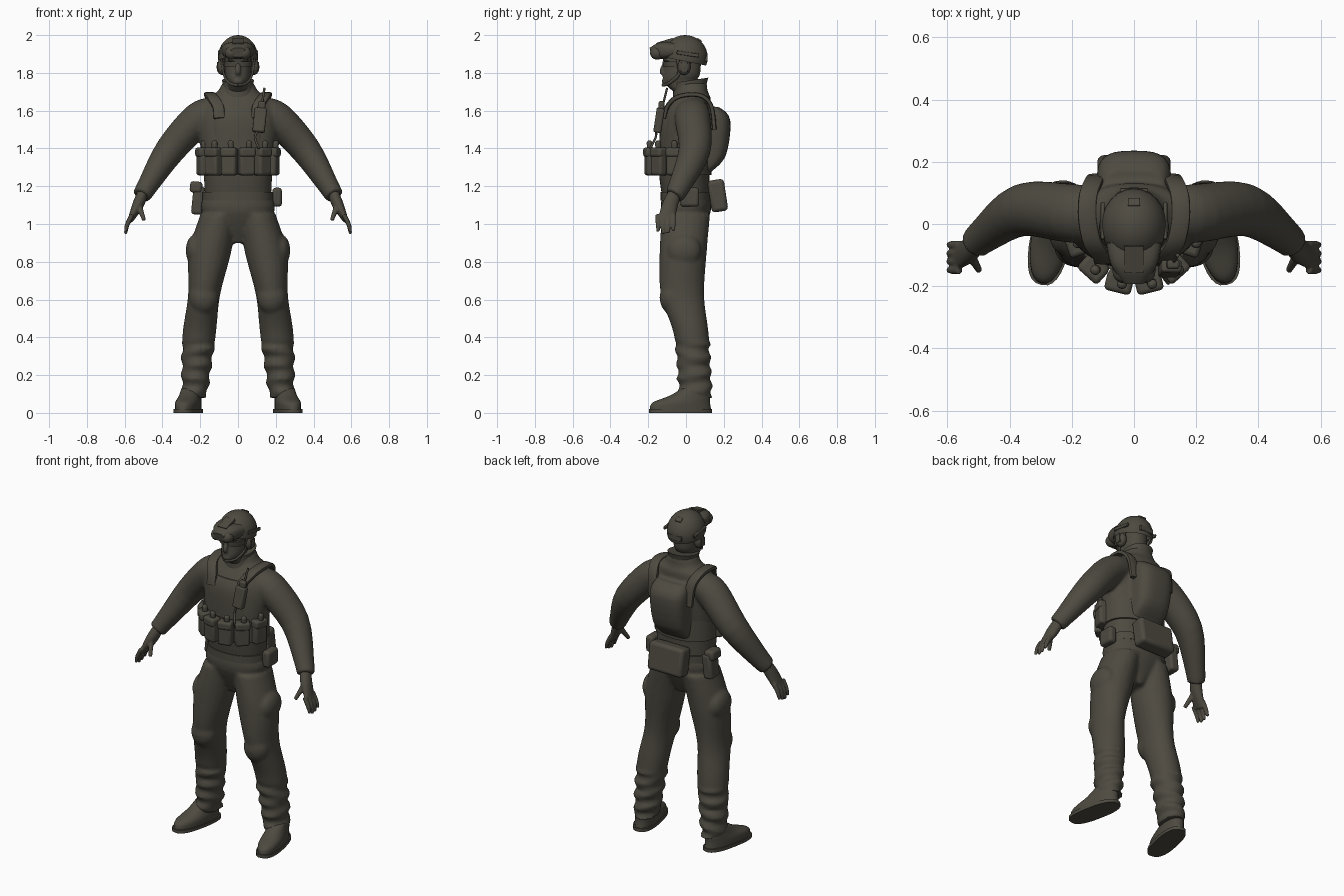
import bpy, bmesh, math
from mathutils import Vector, Matrix

cube = bpy.data.objects.get("Cube")
if cube:
    bpy.data.objects.remove(cube)

olive = bpy.data.materials.new("dark olive")
olive.use_nodes = True
olive.diffuse_color = (0.075, 0.068, 0.052, 1)
olive.node_tree.nodes["Principled BSDF"].inputs["Base Color"].default_value = olive.diffuse_color


def spline(rings, steps):
    """Fill in smooth rings between a few key rings."""
    keys = [Vector(ring) for ring in rings]
    padded = [keys[0]] + keys + [keys[-1]]
    result = []
    for before, start, end, after in zip(padded, padded[1:], padded[2:], padded[3:]):
        for step in range(steps):
            t = step / steps
            slope = end - before
            bend = before * 2 - start * 5 + end * 4 - after
            twist = start * 3 - before - end * 3 + after
            result.append(start + (slope * t + bend * t ** 2 + twist * t ** 3) / 2)
    return result + [keys[-1]]


def loft(bm, rings, flat=False, power=2, sides=20, steps=4):
    """Skin rings (x, y, z, half width, half depth) along their path."""
    rings = spline(rings, steps)
    centres = [Vector(ring[:3]) for ring in rings]
    last = len(rings) - 1
    loops = []
    for i, ring in enumerate(rings):
        along = centres[min(i + 1, last)] - centres[max(i - 1, 0)]
        along = Vector((0, 0, 1)) if flat else along.normalized()
        across = Vector((1, 0, 0))
        across = (across - along * across.dot(along)).normalized()
        deep = along.cross(across)
        loop = []
        for k in range(sides):
            turn = math.tau * k / sides
            c, s = [math.copysign(abs(f) ** (2 / power), f) for f in (math.cos(turn), math.sin(turn))]
            loop.append(bm.verts.new(centres[i] + across * ring[3] * c + deep * ring[4] * s))
        loops.append(loop)
    for lower, upper in zip(loops, loops[1:]):
        for k in range(sides):
            n = (k + 1) % sides
            bm.faces.new((lower[k], lower[n], upper[n], upper[k]))
    bm.faces.new(loops[0])
    bm.faces.new(loops[-1])


def column(bm, profile, power=2.2):
    """Stack level rings given as (z, y, half width, half depth)."""
    loft(bm, [(0, y, z, width, depth) for z, y, width, depth in profile], flat=True, power=power, sides=28)


def cord(bm, points, width, depth, power=2):
    loft(bm, [(*point, width, depth) for point in points], power=power, sides=12)


def ball(bm, centre, size):
    matrix = Matrix.Translation(centre) @ Matrix.Diagonal((*size, 1))
    bmesh.ops.create_uvsphere(bm, u_segments=24, v_segments=16, radius=1, matrix=matrix)


def block(bm, centre, size, turn=0, lean=0, roll=0):
    spin = Matrix.Rotation(turn, 4, "Z") @ Matrix.Rotation(lean, 4, "X") @ Matrix.Rotation(roll, 4, "Y")
    matrix = Matrix.Translation(centre) @ spin @ Matrix.Diagonal((*size, 1))
    bmesh.ops.create_cube(bm, size=1, matrix=matrix)


def part(name, bm, mirror=False, bevel=0, voxel=0):
    bmesh.ops.recalc_face_normals(bm, faces=bm.faces)
    mesh = bpy.data.meshes.new(name)
    bm.to_mesh(mesh)
    bm.free()
    mesh.materials.append(olive)
    item = bpy.data.objects.new(name, mesh)
    bpy.context.collection.objects.link(item)
    if mirror:
        item.modifiers.new("Mirror", "MIRROR").use_mirror_merge = False
    if bevel:
        rounding = item.modifiers.new("Bevel", "BEVEL")
        rounding.width, rounding.segments = bevel, 3
    if voxel:
        fuse = item.modifiers.new("Remesh", "REMESH")
        fuse.mode, fuse.voxel_size, fuse.use_smooth_shade = "VOXEL", voxel, True
        relax = item.modifiers.new("Smooth", "SMOOTH")
        relax.factor, relax.iterations = 0.5, 6
    bpy.ops.object.select_all(action="DESELECT")
    item.select_set(True)
    bpy.context.view_layer.objects.active = item
    bpy.ops.object.shade_smooth_by_angle(angle=math.radians(50))


# Jacket: torso, sleeves and soft back pack fused
bm = bmesh.new()
column(bm, [(1.13, 0, .175, .125), (1.3, -.01, .185, .135), (1.5, 0, .21, .13),
            (1.6, .01, .2, .122), (1.67, .03, .16, .1), (1.7, .03, .11, .085), (1.75, .03, .08, .08)])
loft(bm, [(.13, .03, 1.59, .08, .09), (.21, .035, 1.555, .09, .095), (.36, .045, 1.39, .08, .085),
          (.48, -.035, 1.2, .055, .06), (.51, -.065, 1.15, .05, .052)])
column(bm, [(1.27, .09, .1, .035), (1.36, .135, .11, .075), (1.55, .14, .12, .095), (1.62, .12, .1, .055)], power=3)
part("jacket_and_pack", bm, mirror=True, voxel=.01)

# Chest panel of the vest
bm = bmesh.new()
column(bm, [(1.38, -.03, .16, .112), (1.55, -.03, .155, .106), (1.62, -.02, .12, .088)], power=2.5)
part("vest_panel", bm)

# Trousers: hips, legs rippled into folds, knee and pocket bulges
bm = bmesh.new()
loft(bm, [(.1, 0, 1.05, .1, .128), (.148, -.015, .85, .112, .125), (.18, -.018, .62, .085, .115),
          (.207, .03, .4, .088, .092), (.232, .05, .08, .066, .088)], flat=True, steps=16)
for vert in bm.verts:
    if vert.co.z < .38:
        vert.co.x += .008 * math.sin(70 * vert.co.z)
        vert.co.y += .01 * math.sin(85 * vert.co.z + 8 * vert.co.x)
ball(bm, centre=(.18, -.07, .61), size=(.078, .07, .09))
ball(bm, centre=(.225, -.01, .86), size=(.052, .09, .085))
column(bm, [(1.16, 0, .175, .125), (1.06, 0, .19, .13), (.9, 0, .04, .06)])
part("trousers", bm, mirror=True, voxel=.01)

# Boots, turned slightly outward
bm = bmesh.new()
column(bm, [(.02, -.03, .062, .165), (.055, -.025, .062, .155), (.09, .02, .055, .11), (.13, .05, .05, .07)])
column(bm, [(0, -.03, .066, .17), (.02, -.03, .066, .17)], power=2.6)
place = Matrix.Translation((.258, 0, 0)) @ Matrix.Rotation(.2, 4, "Z")
bmesh.ops.transform(bm, matrix=place, verts=bm.verts)
part("boots", bm, mirror=True)

# Hands with four fingers and a thumb
bm = bmesh.new()
loft(bm, [(.505, -.06, 1.16, .03, .036), (.53, -.085, 1.1, .03, .042), (.57, -.105, 1.02, .015, .045)])
for finger in range(4):
    y = -.148 + .027 * finger
    tip = .943 + .012 * abs(finger - 1.3)
    loft(bm, [(.56, y, 1.05, .013, .014), (.585, y, 1, .013, .013), (.596, y, tip, .009, .009)], sides=10)
loft(bm, [(.525, -.1, 1.1, .017, .018), (.497, -.15, 1.02, .011, .011)], sides=10)
part("hands", bm, mirror=True, voxel=.005)

# Head with nose, chin, lips and brow
bm = bmesh.new()
column(bm, [(1.68, .02, .06, .065), (1.75, -.03, .058, .085), (1.8, -.02, .07, .096), (1.93, -.01, .07, .09)])
cord(bm, [(0, -.11, 1.85), (0, -.128, 1.81), (0, -.118, 1.795)], width=.014, depth=.013)
ball(bm, centre=(0, -.1, 1.755), size=(.032, .028, .024))
ball(bm, centre=(0, -.108, 1.778), size=(.028, .016, .01))
ball(bm, centre=(0, -.1, 1.87), size=(.06, .025, .012))
part("head", bm, voxel=.006)

bm = bmesh.new()
column(bm, [(1.83, -.05, .073, .07), (1.86, -.05, .076, .075)])
part("glasses", bm)

# Collar, raised at the back
bm = bmesh.new()
column(bm, [(1.67, .02, .1, .09), (1.72, .02, .082, .088), (1.76, .025, .084, .093)])
for vert in bm.verts:
    vert.co.z += .15 * (vert.co.y - .02)
part("collar", bm)

# Helmet dome cut on a plane that drops to the back
bm = bmesh.new()
ball(bm, centre=(0, -.005, 1.882), size=(.106, .12, .118))
everything = bm.verts[:] + bm.edges[:] + bm.faces[:]
bmesh.ops.bisect_plane(bm, geom=everything, plane_co=(0, 0, 1.86), plane_no=(0, .2, 1), clear_inner=True)
part("helmet", bm)

bm = bmesh.new()
block(bm, centre=(.101, .01, 1.9), size=(.012, .12, .02), lean=-.15)
block(bm, centre=(0, .105, 1.875), size=(.09, .02, .03))
block(bm, centre=(0, .07, 1.972), size=(.04, .03, .012), lean=-.6)
part("helmet_fittings", bm, mirror=True, bevel=.004)

# Raised goggles and mount on the helmet front
bm = bmesh.new()
loft(bm, [(0, -.06, 1.92, .09, .04), (0, -.13, 1.918, .075, .045), (0, -.188, 1.908, .035, .025)], power=3)
block(bm, centre=(0, -.11, 1.955), size=(.06, .09, .035), lean=.3)
ball(bm, centre=(.035, -.152, 1.905), size=(.034, .038, .035))
part("goggles", bm, mirror=True)

# Headset cups and chin strap
bm = bmesh.new()
ball(bm, centre=(.085, -.01, 1.832), size=(.028, .034, .043))
block(bm, centre=(.104, -.01, 1.832), size=(.014, .035, .05))
for start in (-.045, .04):
    cord(bm, [(.088, start, 1.88), (.074, -.04, 1.79), (.045, -.09, 1.745), (0, -.124, 1.735)], width=.006, depth=.008)
part("headset_and_strap", bm, mirror=True)

# Shoulder straps running from chest to pack
bm = bmesh.new()
cord(bm, [(.1, -.118, 1.56), (.105, -.1, 1.62), (.135, -.055, 1.668), (.15, .02, 1.686), (.147, .09, 1.675),
          (.13, .135, 1.62), (.12, .15, 1.5)], width=.03, depth=.012, power=4)
part("shoulder_straps", bm, mirror=True)

# Chest rig: band, then pouches on an arc with flaps and magazine tops
bm = bmesh.new()
column(bm, [(1.26, -.01, .193, .145), (1.39, -.01, .193, .145)])
part("rig_band", bm)
bm = bmesh.new()
for degrees in (-72, -42, -14, 14, 42, 72):
    turn = math.radians(degrees)
    out = Vector((math.sin(turn), -math.cos(turn), 0))
    spot = Vector((.19 * out.x, .188 * out.y, 1.33))
    block(bm, spot, size=(.083, .065, .145), turn=turn)
    block(bm, spot + out * .006 + Vector((0, 0, .05)), size=(.087, .065, .05), turn=turn)
    block(bm, spot + out * .01 + Vector((.01, 0, .085)), size=(.032, .03, .055), turn=turn, lean=.1)
part("rig_pouches", bm, bevel=.014)

# Radio with antenna and cord
bm = bmesh.new()
block(bm, centre=(.115, -.143, 1.55), size=(.065, .042, .13), lean=-.15, roll=.1)
block(bm, centre=(.125, -.13, 1.625), size=(.04, .03, .05), roll=.1)
part("radio", bm, bevel=.01)
bm = bmesh.new()
cord(bm, [(.125, -.125, 1.62), (.14, -.1, 1.72)], width=.006, depth=.006)
cord(bm, [(.11, -.16, 1.5), (.09, -.16, 1.46), (.11, -.19, 1.4)], width=.006, depth=.006)
part("radio_antenna_and_cord", bm)

# Belt
bm = bmesh.new()
column(bm, [(1.125, 0, .187, .135), (1.17, 0, .187, .135)])
part("belt", bm)

# Belt bags: rear bag and hip pouches
bm = bmesh.new()
block(bm, centre=(0, .168, 1.15), size=(.235, .088, .17), lean=.15)
part("rear_bag", bm, bevel=.02)
bm = bmesh.new()
block(bm, centre=(-.212, .06, 1.125), size=(.06, .09, .15), roll=.1)
block(bm, centre=(-.222, .055, 1.195), size=(.065, .09, .06), roll=.1)
block(bm, centre=(.207, .02, 1.142), size=(.05, .1, .1))
part("hip_pouches", bm, bevel=.016)
